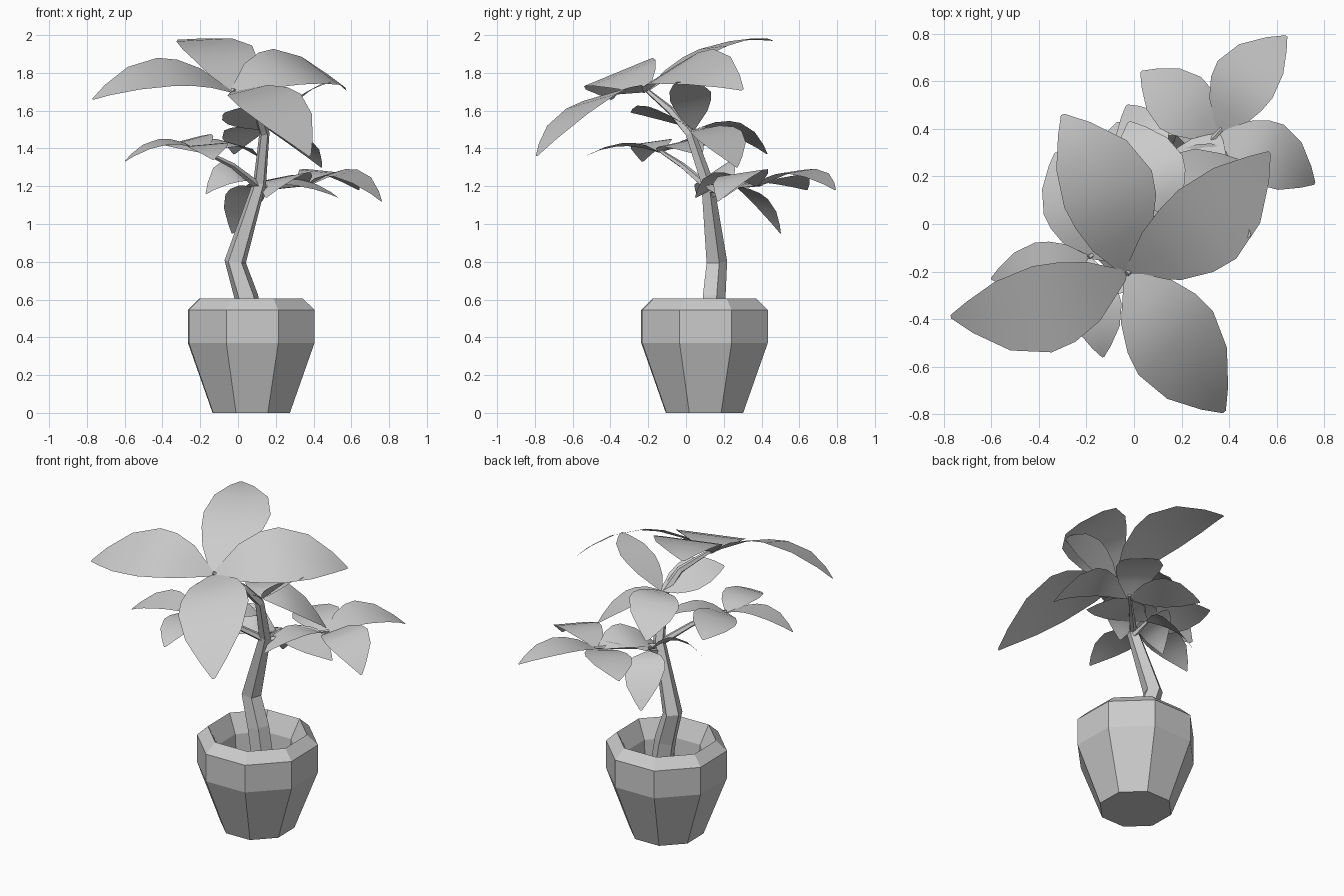
import bpy
from math import sin, cos, pi, radians
from mathutils import Vector, Matrix

if "Cube" in bpy.data.objects:
    bpy.data.objects.remove(bpy.data.objects["Cube"])


def make(name, verts, faces, smooth=False):
    me = bpy.data.meshes.new(name)
    me.from_pydata([tuple(v) for v in verts], [], faces)
    me.polygons.foreach_set("use_smooth", [smooth] * len(faces))
    ob = bpy.data.objects.new(name, me)
    bpy.context.collection.objects.link(ob)
    return ob


def skin(name, rings):
    """Join equal-sized rings of points into a capped surface."""
    n = len(rings[0])
    verts = [p for r in rings for p in r]
    faces = [(i * n + j, i * n + (j + 1) % n, (i + 1) * n + (j + 1) % n, (i + 1) * n + j)
             for i in range(len(rings) - 1) for j in range(n)]
    faces += [tuple(reversed(range(n))), tuple(range(len(verts) - n, len(verts)))]
    return make(name, verts, faces)


def tube(name, path, radii, sides=5, spin=0.0):
    pts = [Vector(p) for p in path]
    rings = []
    for i, p in enumerate(pts):
        t = pts[min(i + 1, len(pts) - 1)] - pts[max(i - 1, 0)]
        q = Vector((0, 0, 1)).rotation_difference(t)
        rings.append([p + q @ Vector((radii[i] * cos(spin + 2 * pi * k / sides),
                                      radii[i] * sin(spin + 2 * pi * k / sides), 0))
                      for k in range(sides)])
    return skin(name, rings)


OUTLINE = [(0, .08), (.2, .68), (.36, .92), (.5, 1), (.72, .8), (.9, .36), (1, .04)]


def leaf(name, base, tip, arch, half_width, roll, sway=0.0):
    """Arched blade; positive roll lifts its left edge, positive sway bows it left."""
    base, tip = Vector(base), Vector(tip)
    d = tip - base
    left = Vector((-d.y, d.x, 0)).normalized()
    side = Matrix.Rotation(radians(roll), 3, -d.normalized()) @ left
    if side.z * roll < 0:
        side.z = -side.z
    verts = []
    for t, w in OUTLINE:
        bow = 4 * t * (1 - t)
        p = base.lerp(tip, t) + Vector((0, 0, arch * bow)) + left * sway * bow
        verts += [p + side * half_width * w * s for s in (1, 0, -1)]
    faces = [(3 * i + j, 3 * i + j + 1, 3 * i + j + 4, 3 * i + j + 3)
             for i in range(len(OUTLINE) - 1) for j in (0, 1)]
    make(name, verts, faces, True)


# Octagonal hollow pot
profile = [(.22, 0), (.36, .37), (.36, .545), (.295, .605), (.235, .49), (.225, .36)]
skin("pot", [[(.07 + r * cos(radians(23.5 + 45 * k)), .098 + r * sin(radians(23.5 + 45 * k)), z)
              for k in range(8)] for r, z in profile])

# Bent trunk and side branches
tube("trunk", [(.09, .135, .36), (.045, .143, .61), (-.015, .158, .8), (.115, .11, 1.22),
               (.14, .02, 1.48), (.1, -.08, 1.6), (-.03, -.21, 1.71)],
     [.068, .066, .06, .036, .028, .022, .012], 5, .3)
tube("left_branch", [(.11, .11, 1.2), (-.03, -.02, 1.31), (-.19, -.14, 1.39)], [.022, .016, .01])
tube("right_branch", [(.11, .12, 1.18), (.22, .24, 1.2), (.37, .4, 1.21)], [.022, .016, .01])
tube("back_branch", [(.11, .12, 1.15), (.1, .24, 1.2)], [.02, .01])

# Leaf crowns: tip, arch, half width, roll, sway
crowns = {
    "top": ((-.03, -.21, 1.7), [
        ((-.77, -.39, 1.66), .125, .2, -22, .06),
        ((.38, -.79, 1.36), .12, .21, 12),
        ((.57, .3, 1.71), .13, .21, 26, -.06),
        ((-.3, .46, 1.97), .1, .2, -3, -.06)]),
    "left": ((-.19, -.14, 1.38), [
        ((-.6, -.23, 1.33), .08, .11, -8),
        ((-.13, -.56, 1.34), .06, .11, 5),
        ((-.33, .3, 1.41), .05, .13, -14),
        ((.1, .08, 1.36), .06, .12, 10)]),
    "right": ((.36, .38, 1.2), [
        ((.64, .79, 1.18), .09, .14, 5, .04),
        ((.76, .17, 1.12), .11, .14, 8, .02),
        ((.03, .64, 1.18), .05, .14, -8),
        ((.15, .05, 1.14), .08, .13, 10)]),
    "middle": ((.15, .04, 1.5), [
        ((.49, -.05, 1.75), .05, .12, 15, .03),
        ((-.07, -.29, 1.59), .03, .13, 22),
        ((.44, .27, 1.3), .07, .16, 10, .03),
        ((-.02, .43, 1.37), .08, .15, -8)]),
    "back": ((.1, .24, 1.2), [
        ((-.03, .5, .95), .07, .12, 8),
        ((-.17, .06, 1.16), .1, .11, -30),
        ((.53, .2, 1.14), .05, .12, 8)]),
}
for crown, (base, leaves) in crowns.items():
    for i, spec in enumerate(leaves):
        leaf(f"{crown}_leaf_{i + 1}", base, *spec)
